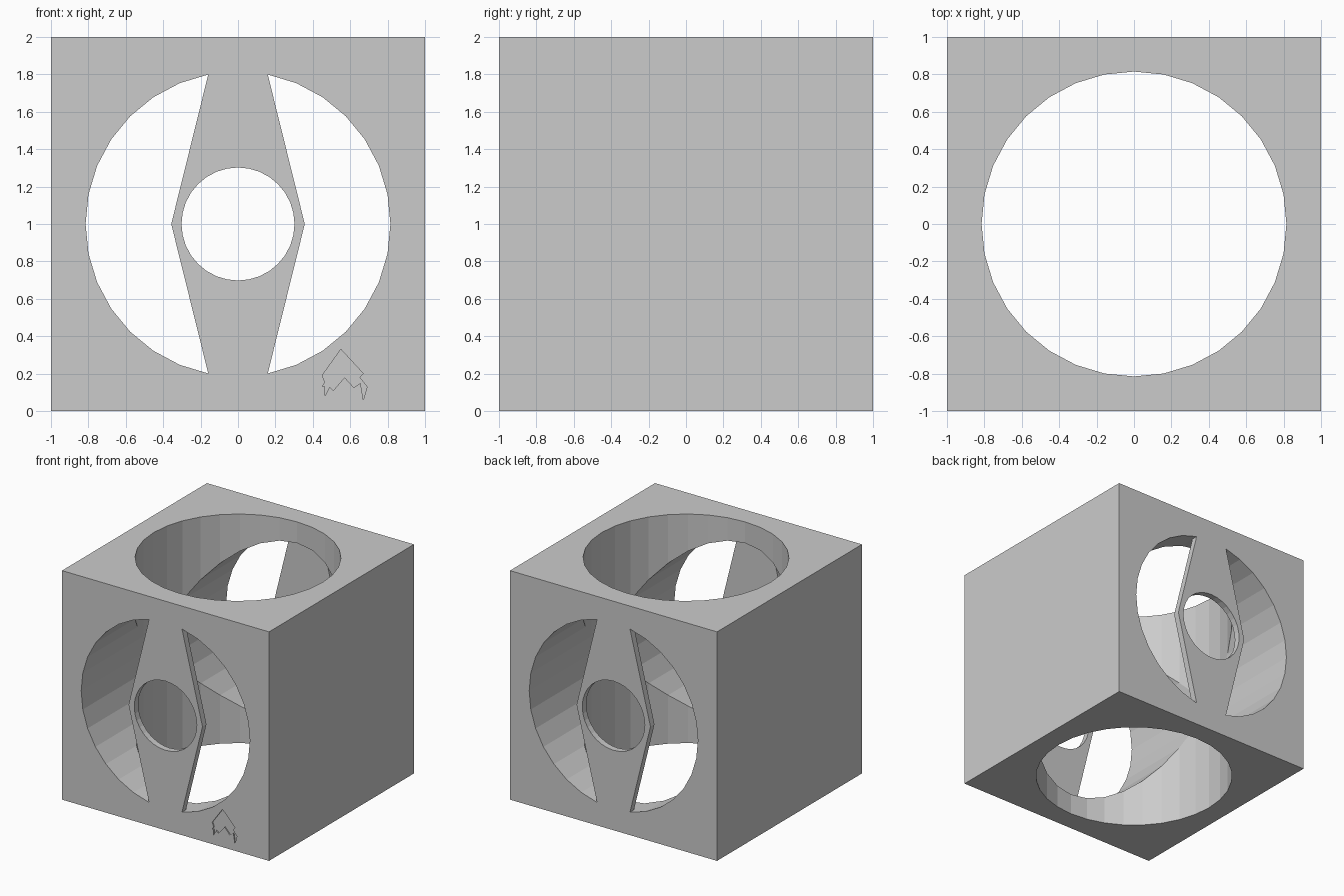
import bpy, bmesh
from math import sin, cos, pi

if "Cube" in bpy.data.objects:
    bpy.data.objects.remove(bpy.data.objects["Cube"])

R = 0.815        # radius of the two large bores
T = 0.055        # thickness of the diamond struts


def ring(radius, n, cz=0.0):
    return [(radius * sin(2 * pi * i / n), cz + radius * cos(2 * pi * i / n)) for i in range(n)]


def prism(name, outline, d0, d1, axis):
    """Extrude a 2D outline along 'y' (outline is x,z) or 'z' (outline is x,y)."""
    def put(p, d):
        return (p[0], d, p[1]) if axis == 'y' else (p[0], p[1], d)
    bm = bmesh.new()
    a = [bm.verts.new(put(p, d0)) for p in outline]
    b = [bm.verts.new(put(p, d1)) for p in outline]
    bm.faces.new(a)
    bm.faces.new(b[::-1])
    n = len(outline)
    for i in range(n):
        j = (i + 1) % n
        bm.faces.new((a[i], b[i], b[j], a[j]))
    bmesh.ops.recalc_face_normals(bm, faces=bm.faces)
    me = bpy.data.meshes.new(name)
    bm.to_mesh(me)
    bm.free()
    ob = bpy.data.objects.new(name, me)
    bpy.context.collection.objects.link(ob)
    return ob


def cut(target, cutter):
    mod = target.modifiers.new("cut", 'BOOLEAN')
    mod.operation = 'DIFFERENCE'
    mod.solver = 'EXACT'
    mod.object = cutter
    bpy.context.view_layer.objects.active = target
    bpy.ops.object.modifier_apply(modifier=mod.name)
    bpy.data.objects.remove(cutter)


# Cube frame bored front-to-back and top-to-bottom; the sides stay solid
frame = prism("cube_frame", [(-1, -1), (1, -1), (1, 1), (-1, 1)], 0, 2, 'z')
cut(frame, prism("vertical_bore", ring(R, 32), -0.5, 2.5, 'z'))
cut(frame, prism("front_bore", ring(R, 32, 1), -1.5, 1.5, 'y'))

# Small jagged chip in the lower right of the front face
chip = [(.55, .33), (.67, .20), (.65, .18), (.69, .13), (.67, .06), (.655, .15),
        (.62, .125), (.57, .18), (.51, .11), (.49, .13), (.465, .08), (.465, .13),
        (.45, .13), (.465, .155), (.45, .19)]
cut(frame, prism("chip_cutter", chip, -1.1, -0.99, 'y'))

# Diamond struts with a round eye, flush with the front and back faces
bx, bz = R * sin(pi / 16), R * cos(pi / 16)
diamond = [(0, 1 + R), (bx, 1 + bz), (.357, 1), (bx, 1 - bz),
           (0, 1 - R), (-bx, 1 - bz), (-.357, 1), (-bx, 1 + bz)]
for name, s in (("front_strut", -1), ("back_strut", 1)):
    strut = prism(name, diamond, s, s * (1 - T), 'y')
    cut(strut, prism("eye_cutter", ring(0.302, 32, 1), s * 1.2, s * 0.7, 'y'))
